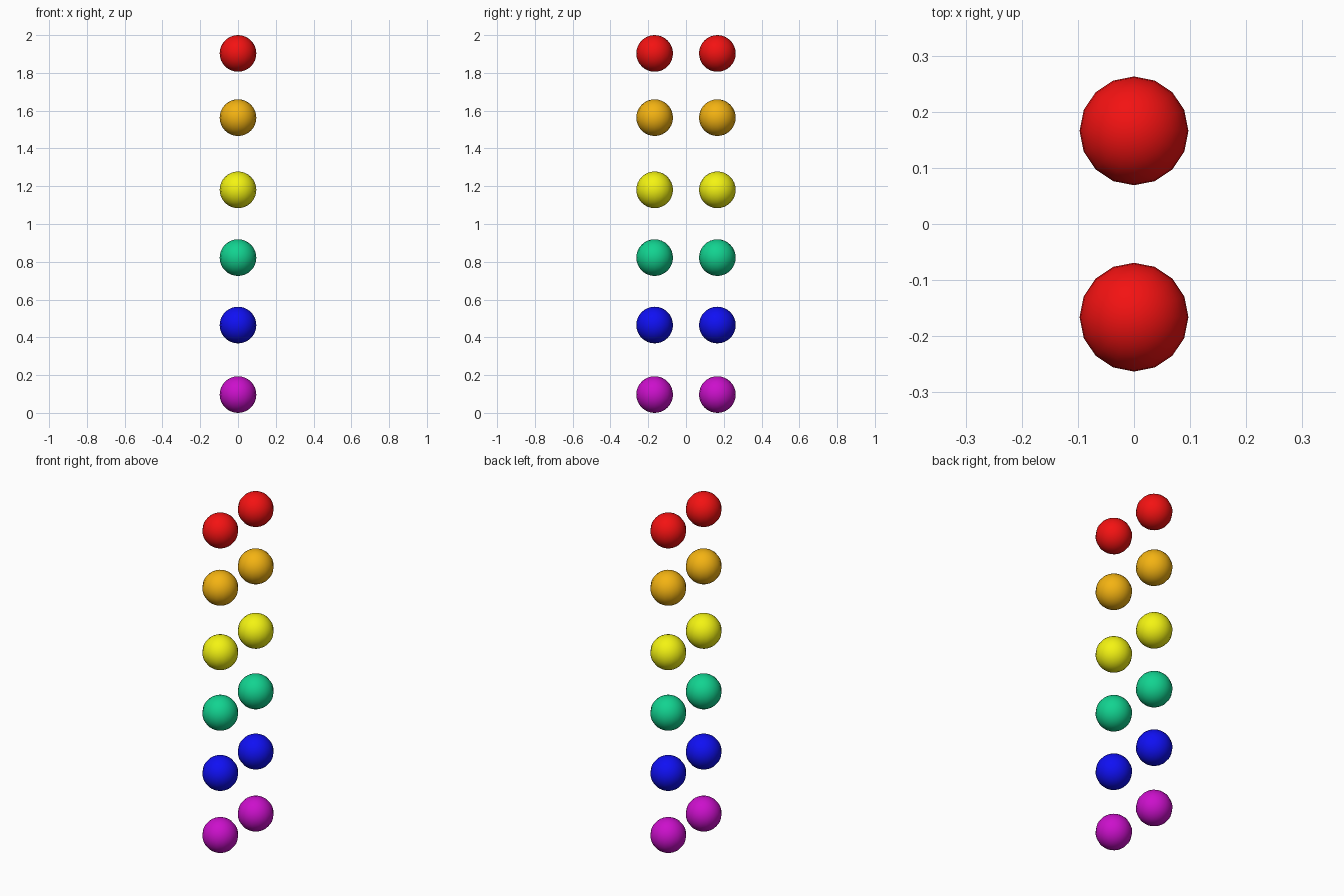
import bpy

if "Cube" in bpy.data.objects:
    bpy.data.objects.remove(bpy.data.objects["Cube"])

RADIUS = 0.097
SPACING = 0.166  # distance of each column from the centre

# Colour, height of centre, and diffuse colour, from bottom to top
ROWS = [
    ("purple", 0.097, (0.60, 0.005, 0.60, 1)),
    ("blue", 0.465, (0.005, 0.005, 0.90, 1)),
    ("green", 0.822, (0.006, 0.65, 0.28, 1)),
    ("yellow", 1.181, (0.90, 0.90, 0.006, 1)),
    ("orange", 1.563, (0.90, 0.45, 0.006, 1)),
    ("red", 1.903, (0.90, 0.006, 0.006, 1)),
]


def ball(name, y, z, material):
    bpy.ops.mesh.primitive_uv_sphere_add(
        segments=16, ring_count=16, radius=RADIUS, location=(0, y, z))
    obj = bpy.context.object
    obj.name = name
    obj.data.materials.append(material)
    bpy.ops.object.shade_smooth()


# Two matching columns of coloured balls
for colour, z, rgba in ROWS:
    mat = bpy.data.materials.new(colour)
    mat.diffuse_color = rgba
    mat.use_nodes = True
    mat.node_tree.nodes["Principled BSDF"].inputs["Base Color"].default_value = mat.diffuse_color
    for side, sign in (("front", -1), ("back", 1)):
        ball(f"{colour}_ball_{side}", sign * SPACING, z, mat)
